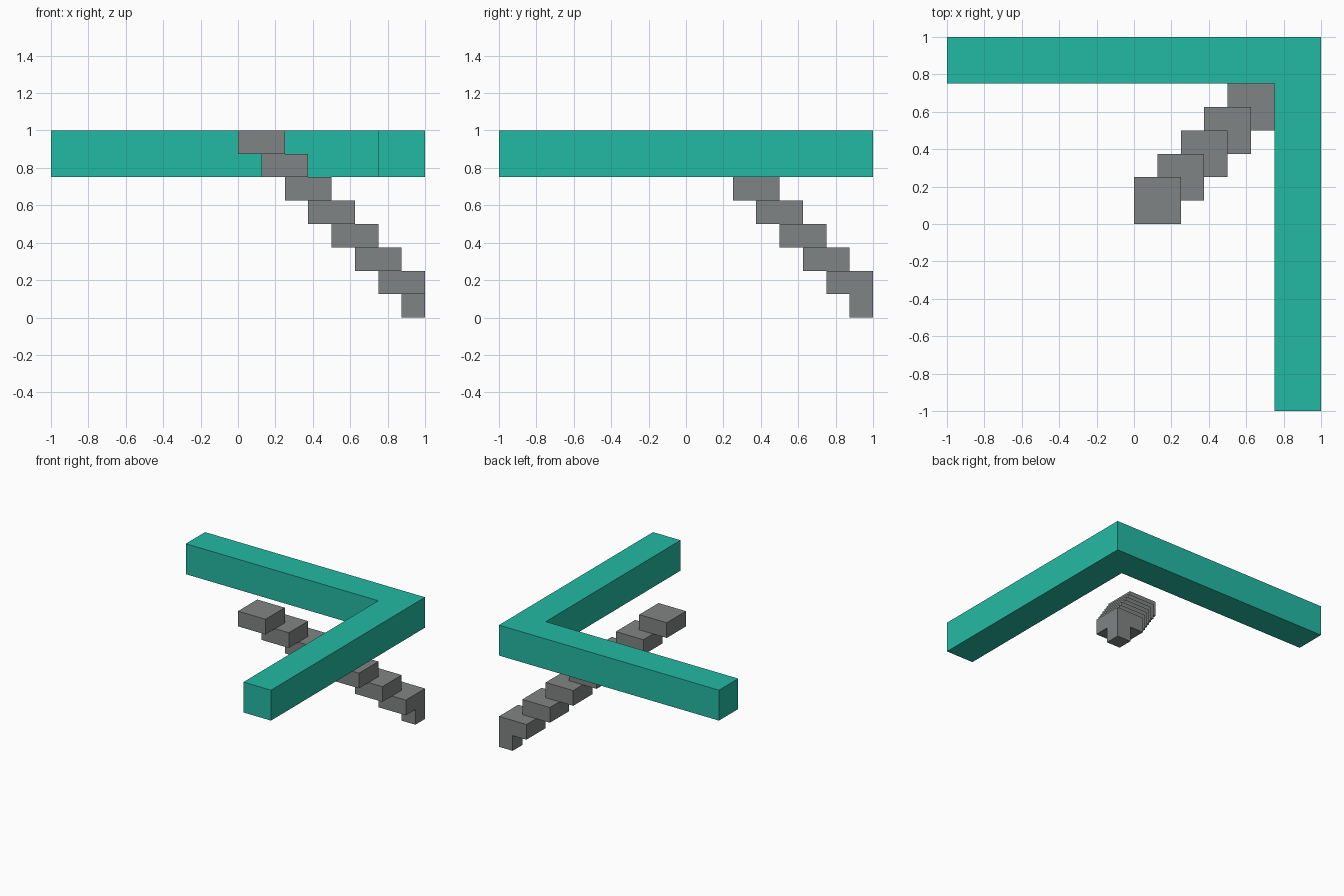
import bpy, bmesh
from mathutils import Vector

if "Cube" in bpy.data.objects:
    bpy.data.objects.remove(bpy.data.objects["Cube"])

CELL = 0.125


def material(name, rgb):
    m = bpy.data.materials.new(name)
    m.diffuse_color = (*rgb, 1)
    m.use_nodes = True
    m.node_tree.nodes["Principled BSDF"].inputs["Base Color"].default_value = m.diffuse_color
    return m


def add_object(name, bm, mat):
    bmesh.ops.recalc_face_normals(bm, faces=bm.faces)
    me = bpy.data.meshes.new(name)
    bm.to_mesh(me)
    bm.free()
    me.materials.append(mat)
    ob = bpy.data.objects.new(name, me)
    bpy.context.collection.objects.link(ob)


turquoise = material("turquoise", (0.0176, 0.491, 0.371))
grey = material("grey", (0.216, 0.231, 0.227))

# Corner beam: L-shaped outline extruded upwards
bm = bmesh.new()
outline = [(-1, 1), (-1, 0.75), (0.75, 0.75), (0.75, -1), (1, -1), (1, 1)]
base = bm.faces.new([bm.verts.new((x, y, 0.75)) for x, y in outline])
top = bmesh.ops.extrude_face_region(bm, geom=[base], use_keep_orig=True)
bmesh.ops.translate(bm, vec=(0, 0, 0.25),
                    verts=[v for v in top["geom"] if isinstance(v, bmesh.types.BMVert)])
add_object("corner_beam", bm, turquoise)

# Diagonal staircase: seven 2x2x1 cell steps, and one single-cell foot
cells = {(i + a, i + b, 7 - i) for i in range(7) for a in (0, 1) for b in (0, 1)}
cells.add((7, 7, 0))

# Skin only the exposed cell sides so the stair is one clean shell
bm = bmesh.new()
for cell in cells:
    centre = Vector(cell) + Vector((0.5, 0.5, 0.5))
    for axis in range(3):
        for sign in (-1, 1):
            n = Vector((0, 0, 0))
            n[axis] = sign
            if tuple(int(c + d) for c, d in zip(cell, n)) in cells:
                continue
            u = Vector((0, 0, 0))
            u[(axis + 1) % 3] = 0.5
            w = n.cross(u)
            mid = centre + n * 0.5
            corners = [mid - u - w, mid + u - w, mid + u + w, mid - u + w]
            bm.faces.new([bm.verts.new(p * CELL) for p in corners])
bmesh.ops.remove_doubles(bm, verts=bm.verts, dist=0.001)
bmesh.ops.dissolve_limit(bm, angle_limit=0.02, verts=bm.verts, edges=bm.edges)
add_object("staircase", bm, grey)
